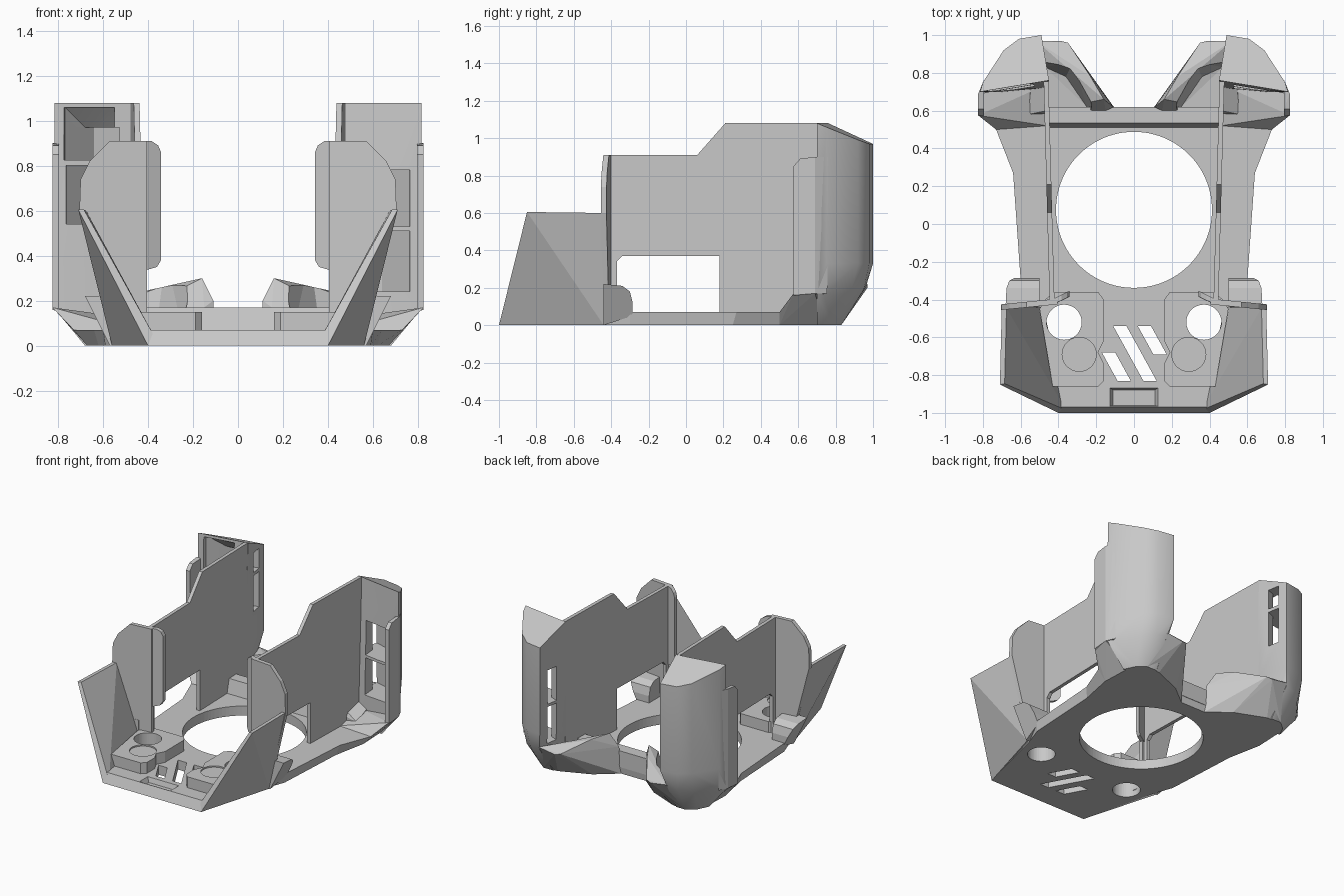
import bpy, bmesh, math

cube = bpy.data.objects.get("Cube")
if cube:
    bpy.data.objects.remove(cube, do_unlink=True)

GREY = (0.58, 0.58, 0.58, 1)
mat = bpy.data.materials.new("plain grey")
mat.use_nodes = True
mat.diffuse_color = GREY
for node in mat.node_tree.nodes:
    if node.type == 'BSDF_PRINCIPLED':
        node.inputs["Base Color"].default_value = GREY


def finish(name, bm):
    bmesh.ops.recalc_face_normals(bm, faces=bm.faces[:])
    me = bpy.data.meshes.new(name)
    bm.to_mesh(me)
    bm.free()
    me.materials.append(mat)
    ob = bpy.data.objects.new(name, me)
    bpy.context.collection.objects.link(ob)
    return ob


def hull(name, pts, s=1):
    """Convex solid around a few points; s mirrors it across x."""
    bm = bmesh.new()
    for x, y, z in pts:
        bm.verts.new((x * s, y, z))
    bmesh.ops.convex_hull(bm, input=bm.verts[:])
    loose = [v for v in bm.verts if not v.link_faces]
    bmesh.ops.delete(bm, geom=loose, context='VERTS')
    bmesh.ops.dissolve_limit(bm, angle_limit=0.01, verts=bm.verts[:], edges=bm.edges[:])
    return finish(name, bm)


def loft(name, ring_a, ring_b):
    """Solid between two matching rings of points."""
    bm = bmesh.new()
    a = [bm.verts.new(p) for p in ring_a]
    b = [bm.verts.new(p) for p in ring_b]
    bm.faces.new(a)
    bm.faces.new(b)
    for i in range(len(a)):
        j = (i + 1) % len(a)
        bm.faces.new((a[i], a[j], b[j], b[i]))
    return finish(name, bm)


def slab(name, outline, z0, z1, s=1):
    return loft(name, [(x * s, y, z0) for x, y in outline], [(x * s, y, z1) for x, y in outline])


def disc(name, cx, cy, r, z0, z1, s=1, n=48):
    ring = [(cx + r * math.cos(math.tau * i / n), cy + r * math.sin(math.tau * i / n)) for i in range(n)]
    return slab(name, ring, z0, z1, s)


def cut(ob, cutters):
    for c in cutters:
        c.hide_render = True
        m = ob.modifiers.new("cut", 'BOOLEAN')
        m.operation = 'DIFFERENCE'
        m.solver = 'EXACT'
        m.object = c
        bpy.context.view_layer.objects.active = ob
        bpy.ops.object.modifier_apply(modifier=m.name)
        bpy.data.objects.remove(c, do_unlink=True)


def smooth(ob, degrees):
    bpy.ops.object.select_all(action='DESELECT')
    ob.select_set(True)
    bpy.context.view_layer.objects.active = ob
    bpy.ops.object.shade_smooth_by_angle(angle=math.radians(degrees))


def both(half):
    return half + [(-x, y) for x, y in reversed(half)]


# Floor plate with round opening, port holes and vents
low = both([(.4, -1), (.54, -.44), (.59, -.3), (.62, .25), (.67, .5), (.64, .66), (.42, .66), (.1, .61)])
top = both([(.39, -.97), (.55, -.44), (.6, -.3), (.64, .27), (.73, .5), (.7, .66), (.42, .66), (.1, .62)])
floor = loft("floor_plate", [(x, y, 0) for x, y in low], [(x, y, .07) for x, y in top])


def vent(x, y0, y1):
    dx = (y0 - y1) * .55
    return slab("vent_cutter", [(x, y0), (x + .07, y0), (x + .07 + dx, y1), (x + dx, y1)], -.1, .3)


cut(floor, [disc("opening_cutter", 0, .075, .413, -.1, .3, n=96),
            vent(-.17, -.68, -.83), vent(-.11, -.54, -.83), vent(.02, -.54, -.69),
            disc("port_cutter", .37, -.52, .093, -.1, .3),
            disc("port_cutter", -.37, -.52, .093, -.1, .3),
            hull("lip_cutter", [(-.11, -.96, .035), (.11, -.96, .035), (-.11, -.88, .035), (.11, -.88, .035),
                                (-.14, -.97, .1), (.14, -.97, .1), (-.14, -.86, .1), (.14, -.86, .1)])])

# Raised ledge along the back of the floor, sloped at its front
prof = [(.505, .05), (.535, .17), (.62, .17), (.62, .05)]
loft("rear_ledge", [(-.45, y, z) for y, z in prof], [(.45, y, z) for y, z in prof])

for s, side in ((1, "left"), (-1, "right")):
    # Raised block with a through port and a shallow round recess
    block = slab(side + "_port_block",
                 [(.19, -.86), (.43, -.86), (.5, -.45), (.47, -.4), (.42, -.36), (.19, -.36), (.16, -.4),
                  (.16, -.62), (.19, -.68), (.16, -.74), (.16, -.83)], .05, .15, s)
    cut(block, [disc("port_cutter", .37, -.52, .093, 0, .3, s),
                disc("recess_cutter", .29, -.69, .09, .14, .3, s)])

    # Flared front panel
    hull(side + "_front_panel",
         [(.4, -1, 0), (.71, -.85, .605), (.7, -.445, .6), (.56, -.44, 0),
          (.36, -.985, .02), (.685, -.845, .605), (.675, -.445, .6), (.48, -.44, .05)], s)

    # Rounded bracket behind the front panel
    prof = [(-.44, .22), (-.34, .21), (-.3, .18), (-.285, .12), (-.285, .05), (-.44, .0)]
    loft(side + "_bracket", [(.5 * s, y, z) for y, z in prof],
         [((.57 + .5 * z) * s, y, z) for y, z in prof])

    # Upright bulkhead at the front end of the side wall, with a lip turned back
    prof = [(.405, .1), (.405, .91), (.57, .91), (.66, .82), (.7, .74), (.705, .6), (.58, .1)]
    loft(side + "_bulkhead", [(x * s, -.385 - .1 * x, z) for x, z in prof],
         [(x * s, -.355 - .1 * x, z) for x, z in prof])
    lip = [(.43, -.427, .33), (.36, -.395, .35), (.342, -.385, .38), (.342, -.385, .86),
           (.355, -.39, .89), (.385, -.405, .91), (.43, -.427, .91)]
    loft(side + "_bulkhead_lip", [(x * s, y, z) for x, y, z in lip],
         [(x * s, y + .03, z) for x, y, z in lip])

    # Thin stepped side wall with a rectangular opening
    prof = [(-.42, .05), (-.37, .05), (-.37, .34), (-.34, .37), (.18, .37), (.18, .05), (.755, .05),
            (.755, 1.08), (.21, 1.08), (.06, .91), (-.42, .91)]
    loft(side + "_side_wall", [((.432 + .027 * y) * s, y, z) for y, z in prof],
         [((.458 + .027 * y) * s, y, z) for y, z in prof])

    # Tall rear column, rounded on the outside with a sloping cap
    ring = [(.45, .76), (.49, 1.0), (.61, .98), (.69, .92), (.8, .75), (.815, .7)]
    foot = [(.46, .72, 0), (.5, .83, 0), (.58, .83, 0), (.64, .78, 0), (.68, .7, 0),
            (.52, .96, .2), (.6, .95, .19), (.68, .88, .17), (.79, .74, .16), (.82, .7, .17)]
    pts = foot + [(x, y, .33) for x, y in ring]
    pts += [(x, y, 1.08 - max(0, y - .76 + (x - .45) * .16) * .45) for x, y in ring]
    column = hull(side + "_rear_column", pts, s)
    # Two windows run from the front recess to slots in the inner wall
    window = [(.55, .5), (.785, .5), (.76, .74), (.64, .88), (.4, .95), (.4, .87), (.52, .82)]
    spans = ((.24, .51), (.53, .78)) if s > 0 else ((.54, .8), (.825, .97))
    cut(column, [slab("window_cutter", window, a, b, s) for a, b in spans])
    if s < 0:
        # The upper window opens taller at its front
        cut(column, [hull("window_cutter",
                          [(x, y, z) for x, y in ((.55, .6), (.785, .6), (.77, .73), (.55, .75))
                           for z in (.825, 1.06)]
                          + [(x, .83, z) for x in (.55, .68) for z in (.825, .97)], s)])
    smooth(column, 32)

    # Outer rim in front of the column
    hull(side + "_column_rim",
         [(.825, y, z) for y, z in ((.575, .16), (.575, .85), (.61, .89), (.69, .9), (.69, .17))]
         + [(.795, y, z) for y, z in ((.575, .15), (.575, .85), (.61, .89), (.76, .9), (.755, .17))], s)

    # Chamfered foot below the rim
    hull(side + "_column_foot",
         [(.46, .52, 0), (.67, .5, 0), (.73, .5, .07), (.825, .575, .17), (.825, .69, .17),
          (.66, .74, 0), (.46, .74, 0), (.46, .74, .12), (.46, .52, .07)], s)

    # Angled rear lobe, peaked at its inner end, with an open pocket
    lobe = hull(side + "_rear_lobe",
                [(.1, .61, 0), (.25, .73, 0), (.47, .82, 0), (.58, .83, 0), (.56, .58, 0),
                 (.11, .62, .2), (.16, .66, .3), (.23, .78, .28), (.35, .96, .21), (.39, .97, .2),
                 (.52, .97, .22), (.56, .58, .1), (.15, .6, .17)], s)
    cut(lobe, [hull("pocket_cutter",
                    [(.25, .62, .08), (.36, .78, .1), (.47, .83, .1), (.47, .5, .08), (.25, .5, .08),
                     (.18, .61, .4), (.32, .86, .4), (.47, .9, .4), (.47, .5, .4), (.18, .5, .4)], s)])
